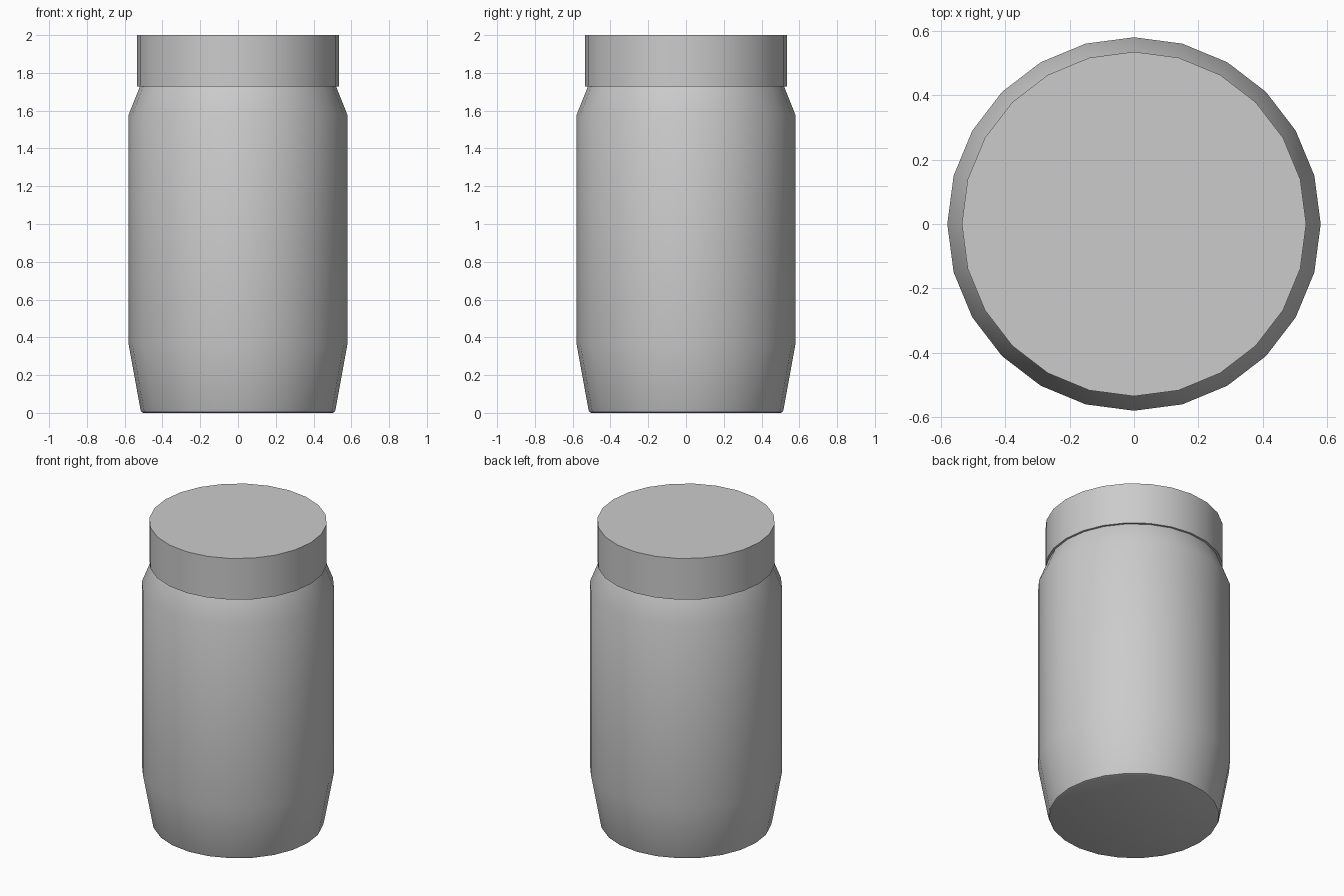
import bpy, bmesh, math

if "Cube" in bpy.data.objects:
    bpy.data.objects.remove(bpy.data.objects["Cube"])

SIDES = 24


def lathe(name, profile):
    """Closed solid of revolution from (radius, z) points, bottom to top."""
    bm = bmesh.new()
    rings = []
    for r, z in profile:
        rings.append([bm.verts.new((r * math.cos(2 * math.pi * i / SIDES),
                                    r * math.sin(2 * math.pi * i / SIDES), z))
                      for i in range(SIDES)])
    for low, high in zip(rings, rings[1:]):
        for i in range(SIDES):
            j = (i + 1) % SIDES
            bm.faces.new((low[i], low[j], high[j], high[i]))
    bm.faces.new(rings[0][::-1])
    bm.faces.new(rings[-1])
    mesh = bpy.data.meshes.new(name)
    bm.to_mesh(mesh)
    bm.free()
    obj = bpy.data.objects.new(name, mesh)
    bpy.context.collection.objects.link(obj)
    bpy.ops.object.select_all(action='DESELECT')
    obj.select_set(True)
    bpy.context.view_layer.objects.active = obj
    bpy.ops.object.shade_smooth_by_angle(angle=math.radians(35))
    return obj


# Jar body: eased base edge, tapered foot, straight wall, sloped shoulder
lathe("jar_body", [(0.50, 0.0), (0.511, 0.004), (0.516, 0.015),
                   (0.579, 0.362), (0.579, 1.578), (0.52, 1.727)])

# Lid: plain disc slightly overhanging the shoulder
lathe("lid", [(0.534, 1.727), (0.534, 2.0)])
